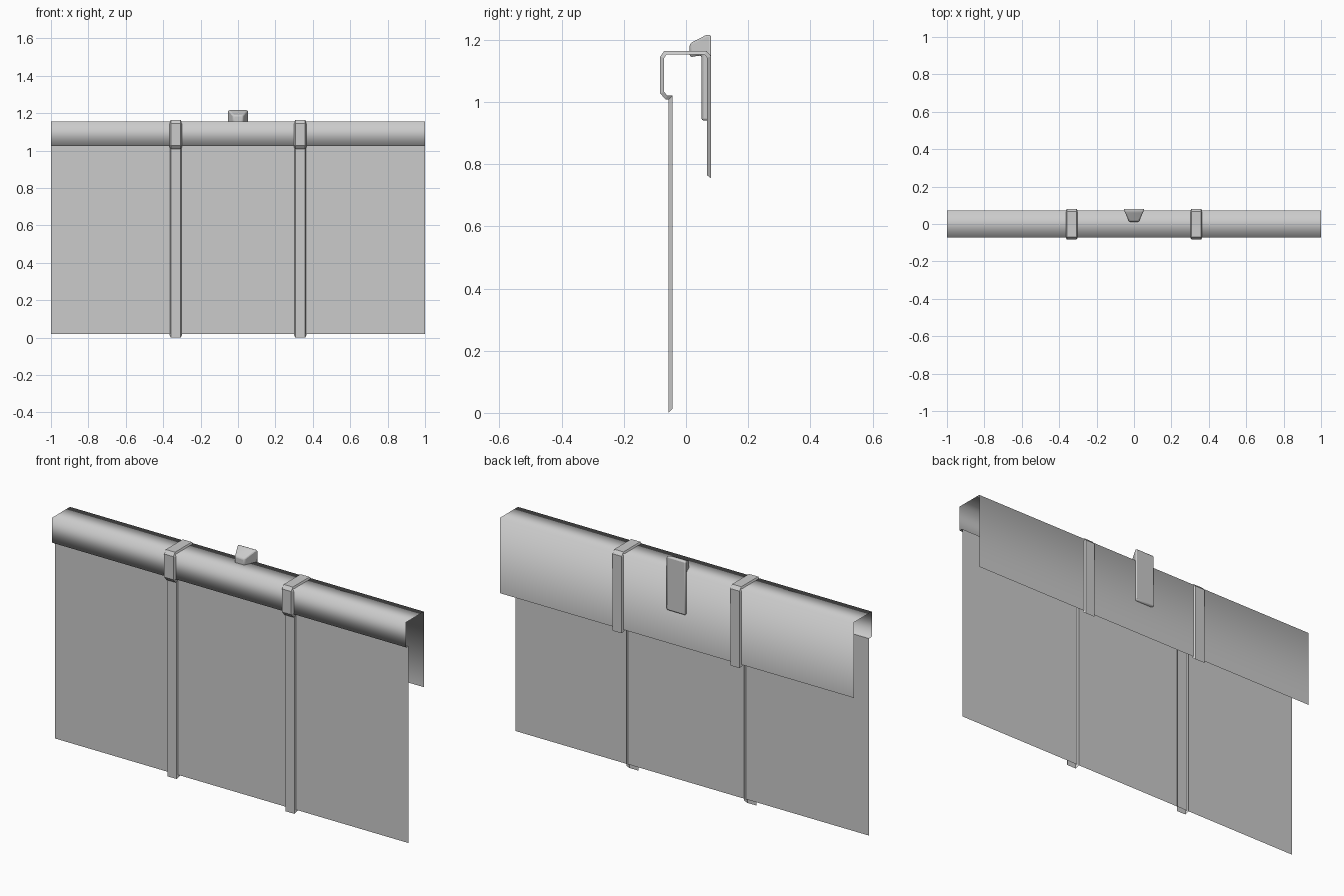
import bpy, bmesh

if "Cube" in bpy.data.objects:
    bpy.data.objects.remove(bpy.data.objects["Cube"])


def make_object(name, rows, close_rows=False, cap_ends=False, smooth=None):
    """Skin consecutive rows of points into a surface."""
    bm = bmesh.new()
    grid = [[bm.verts.new(p) for p in row] for row in rows]
    n = len(grid[0])
    for a, b in zip(grid, grid[1:]):
        for i in range(n if close_rows else n - 1):
            j = (i + 1) % n
            bm.faces.new((a[i], a[j], b[j], b[i]))
    if cap_ends:
        bm.faces.new(grid[0])
        bm.faces.new(grid[-1])
    bmesh.ops.recalc_face_normals(bm, faces=bm.faces[:])
    mesh = bpy.data.meshes.new(name)
    bm.to_mesh(mesh)
    bm.free()
    ob = bpy.data.objects.new(name, mesh)
    bpy.context.collection.objects.link(ob)
    if smooth is not None:
        bpy.ops.object.select_all(action='DESELECT')
        bpy.context.view_layer.objects.active = ob
        ob.select_set(True)
        bpy.ops.object.shade_smooth_by_angle(angle=smooth)
    return ob


def sheet(name, profile, smooth=None):
    """Extrude a (y, z) profile across the full width."""
    return make_object(name, [[(x, y, z) for x in (-1, 1)] for y, z in profile],
                       smooth=smooth)


# Hanging front panel
sheet("front_panel", [(-0.050, 0.02), (-0.050, 1.026)])

# Folded top with its short back flap
sheet("folded_top", [(-0.050, 1.026), (-0.072, 1.028), (-0.072, 1.156),
                     (0.072, 1.156), (0.072, 0.77)], smooth=1.6)

# Straps: open channels with sloped sides, wrapped around the sheet
outer = [(-.056, 0), (-.056, 1.008), (-.066, 1.008), (-.083, 1.028),
         (-.083, 1.146), (-.070, 1.164), (.066, 1.164), (.081, 1.147), (.081, .754)]
inner = [(-.043, .014), (-.043, 1.020), (-.060, 1.020), (-.070, 1.032),
         (-.070, 1.142), (-.063, 1.152), (.060, 1.152), (.068, 1.142), (.068, .764)]
X, W_OUT, W_IN = 0.333, 0.026, 0.034
strap = make_object("straps", [
    [(X - W_IN, *i), (X - W_OUT, *o), (X + W_OUT, *o), (X + W_IN, *i)]
    for o, i in zip(outer, inner)])
mirror = strap.modifiers.new("mirror", 'MIRROR')
mirror.use_axis[0] = True

# Clasp: hooked side profile, narrowing toward the front, rounded edges
clasp_profile = [(.012, 1.144), (.012, 1.188), (.066, 1.216), (.081, 1.216),
                 (.081, .94), (.050, .94), (.050, 1.150)]


def half_width(y):
    return 0.027 + (y - 0.012) / 0.069 * 0.029


clasp = make_object("clasp", [
    [(side * half_width(y), y, z) for y, z in clasp_profile]
    for side in (-1, 1)], close_rows=True, cap_ends=True, smooth=0.7)
bevel = clasp.modifiers.new("bevel", 'BEVEL')
bevel.width = 0.007
bevel.segments = 2
bevel.limit_method = 'ANGLE'
bevel.angle_limit = 0.4
